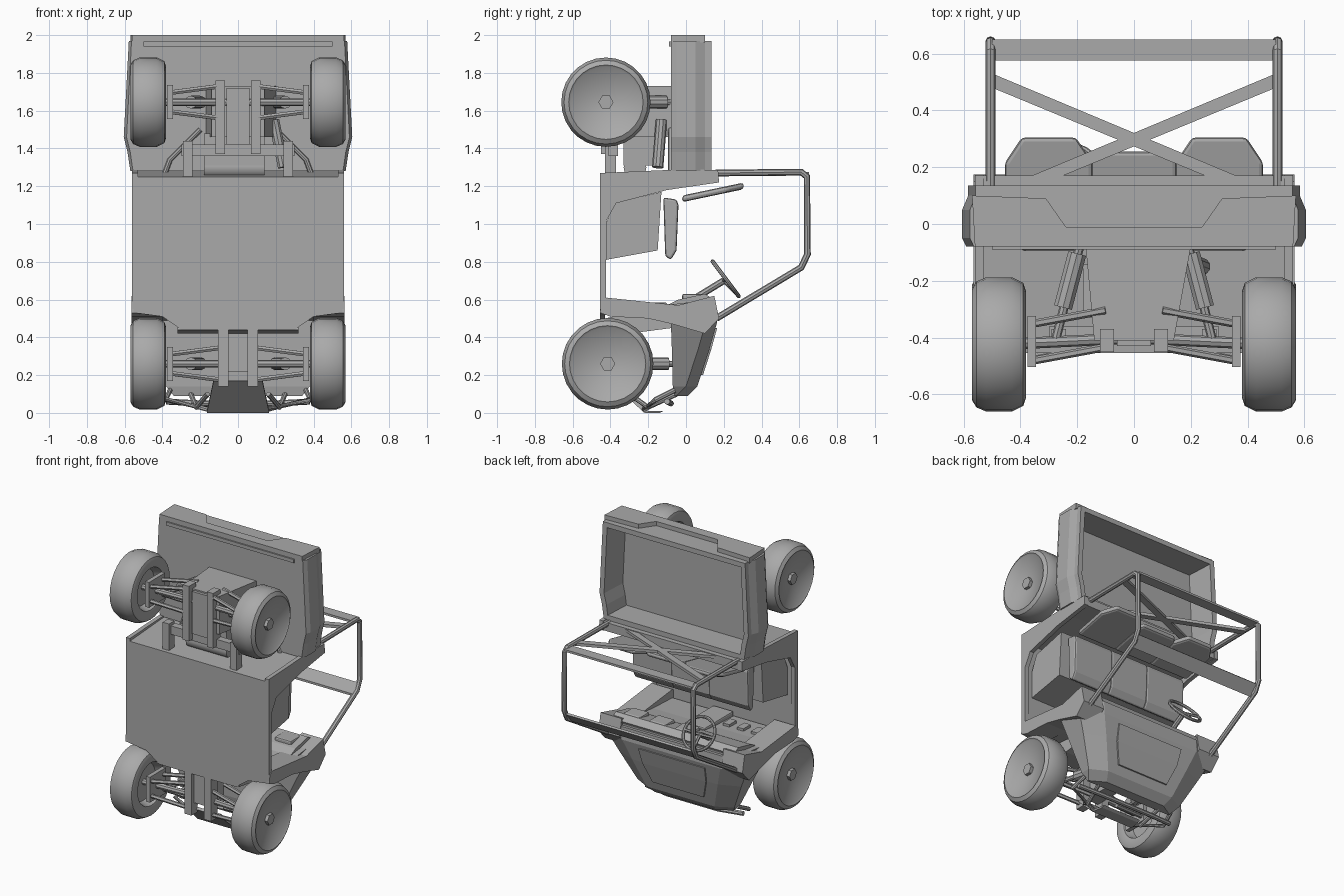
import bpy, bmesh, math
from mathutils import Vector

default_cube = bpy.data.objects.get("Cube")
if default_cube:
    bpy.data.objects.remove(default_cube)

GREY = (.4, .4, .4, 1)
paint = bpy.data.materials.new("plain grey")
paint.use_nodes = True
paint.diffuse_color = GREY
paint.node_tree.nodes["Principled BSDF"].inputs["Base Color"].default_value = GREY
SIDES = (("right", -1), ("left", 1))


def finish(name, bm, bevel=None, smooth=False):
    """Turn a bmesh into a painted object."""
    bmesh.ops.recalc_face_normals(bm, faces=bm.faces[:])
    mesh = bpy.data.meshes.new(name)
    bm.to_mesh(mesh)
    bm.free()
    mesh.materials.append(paint)
    obj = bpy.data.objects.new(name, mesh)
    bpy.context.collection.objects.link(obj)
    if bevel:
        modifier = obj.modifiers.new("soft edges", "BEVEL")
        modifier.width = bevel
        modifier.segments = 2
    if smooth:
        bpy.ops.object.select_all(action="DESELECT")
        obj.select_set(True)
        bpy.context.view_layer.objects.active = obj
        bpy.ops.object.shade_smooth_by_angle(angle=math.radians(35))
    return obj


def loft(name, rings, bevel=None, smooth=False):
    """Skin a list of point rings and cap both ends."""
    bm = bmesh.new()
    loops = [[bm.verts.new(point) for point in ring] for ring in rings]
    for first, second in zip(loops, loops[1:]):
        count = len(first)
        for i in range(count):
            j = (i + 1) % count
            bm.faces.new((first[i], first[j], second[j], second[i]))
    bm.faces.new(loops[0])
    bm.faces.new(loops[-1])
    return finish(name, bm, bevel, smooth)


def prism(name, axis, profile, start, end, bevel=None, shear=0):
    """Extrude a profile along an axis; shear slides z with y."""
    def place(a, b, depth):
        x, y, z = {"x": (depth, a, b), "y": (a, depth, b), "z": (a, b, depth)}[axis]
        return x, y, z + shear * y
    return loft(name, [[place(a, b, d) for a, b in profile] for d in (start, end)], bevel)


def box(name, xs, ys, zs, bevel=None):
    (a, b), (c, d) = xs, ys
    return prism(name, "z", [(a, c), (b, c), (b, d), (a, d)], zs[0], zs[1], bevel)


def tube(name, points, radius, sides=8):
    """Sweep a round section along a path with mitred joints."""
    path = [Vector(p) for p in points]
    rings = []
    for i, point in enumerate(path):
        before = (point - path[i - 1]).normalized() if i else None
        after = (path[i + 1] - point).normalized() if i + 1 < len(path) else None
        along = ((before or after) + (after or before)).normalized()
        guide = Vector((1, 0, 0)) if abs(along.x) < .8 else Vector((0, 0, 1))
        u = along.cross(guide).normalized()
        v = along.cross(u)
        turns = [math.tau * k / sides for k in range(sides)]
        rings.append([point + (u * math.cos(t) + v * math.sin(t)) * radius for t in turns])
    return loft(name, rings, smooth=True)


def wheel(name, side, y, z, size):
    """Lathe a tyre with dished discs, plus a hex hub."""
    profile = [(.45, .01), (.45, .13), (.39, .15), (.38, .19), (.39, .22), (.43, .24),
               (.52, .24), (.555, .225), (.57, .2), (.562, .19), (.53, .06), (.525, .01)]
    steps = 28
    turns = [math.tau * k / steps for k in range(steps)]
    rings = [[(side * x, y + r * size * math.cos(t), z + r * size * math.sin(t))
              for t in turns] for x, r in profile]
    loft(name, rings, smooth=True)
    tube(name + "_hub", [(side * .5, y, z), (side * .55, y, z)], .04, 6)


# Cab tub: floor, rear wall, toe board, firewall
prism("floor", "y", [(-.55, 1.25), (-.55, .53), (-.4, .51), (-.3, .44),
                     (.3, .44), (.4, .51), (.55, .53), (.55, 1.25)], -.455, -.43)
prism("rear_wall", "x", [(-.455, 1.2), (-.455, 1.25), (0, 1.28), (.17, 1.28),
                         (.17, 1.22), (0, 1.22)], -.55, .55)
prism("toe_board", "x", [(-.45, .44), (-.43, .5), (-.2, .55), (-.07, .57), (-.07, .45),
                         (-.3, .42)], -.32, .32)
prism("firewall", "x", [(-.44, .52), (-.42, .55), (-.2, .56), (.14, .6),
                        (.14, .5), (-.1, .49), (-.3, .51)], -.52, .52)

for label, s in SIDES:
    # Rear quarter, sill and front fender
    prism(label + "_rear_quarter", "x",
          [(-.455, .55), (-.455, 1.27), (0, 1.29), (.17, 1.285), (.175, 1.22),
           (-.1, 1.18), (-.37, 1.11), (-.42, 1.02), (-.425, .55)], s * .53, s * .56)
    prism(label + "_front_fender", "x",
          [(-.455, .53), (-.45, .59), (-.42, .61), (-.04, .57), (.15, .62),
           (.175, .5), (.1, .42), (-.07, .47), (-.2, .5), (-.4, .51)], s * .4, s * .565)

# Tapering hood and nose
stations = [(.57, .55, -.08, .16), (.48, .55, -.08, .165), (.34, .48, -.075, .125),
            (.14, .38, -.07, .06), (.09, .34, -.06, .01)]
loft("hood", [[(-w, low, z), (-w, top - .06, z), (-w * .7, top, z), (w * .7, top, z),
               (w, top - .06, z), (w, low, z)] for z, w, low, top in stations])
loft("hood_panel", [[(-w, y, z), (-w, y + .015, z), (w, y + .015, z), (w, y, z)]
                    for z, w, y in ((.45, .26, .15), (.34, .25, .12), (.2, .2, .075))])

# Dashboard and steering
prism("dashboard", "x", [(-.12, .56), (-.04, .6), (.1, .63), (.15, .6), (.12, .54)], -.48, .48)
for x in (-.1, .1, .3):
    box("dash_bin", (x, x + .13), (-.02, .09), (.58, .63), .01)
box("centre_console", (-.08, .08), (-.42, -.1), (.52, .585), .01)
for x in (-.36, -.25, -.14):
    box("pedal", (x - .025, x + .025), (-.33, -.25), (.54, .575))
tube("steering_column", [(-.25, .02, .59), (-.25, .2, .7)], .018)
axis = Vector((0, .8, .6))
bpy.ops.mesh.primitive_torus_add(location=(-.25, .21, .71), major_radius=.115,
                                 minor_radius=.011, major_segments=24, minor_segments=8,
                                 rotation=axis.to_track_quat("Z", "Y").to_euler())
rim = bpy.context.object
rim.name = "steering_wheel"
rim.data.materials.append(paint)
bpy.ops.object.shade_smooth_by_angle()
for dx, reach in ((-.11, 0), (.11, 0), (0, .11)):
    tube("steering_spoke", [(-.25, .2, .7),
                            (-.25 + dx, .21 + .6 * reach, .71 - .8 * reach)], .01, 6)

# Bench base, cushions and backrests
prism("seat_base", "x", [(-.425, .81), (-.15, .86), (-.13, 1.17), (-.38, 1.11),
                         (-.425, 1)], -.5, .5)
for label, x, half, top, cut in (("right", -.3, .155, .305, .06), ("middle", 0, .15, .255, .02),
                                 ("left", .3, .155, .305, .06)):
    prism(label + "_cushion", "x", [(-.11, .83), (-.08, .81), (-.05, .86), (-.04, 1.1),
                                    (-.05, 1.13), (-.12, 1.14)], x - half, x + half, .012)
    prism(label + "_backrest", "z", [(x - half, -.02), (x + half, -.02),
                                     (x + half, top - cut * 1.5), (x + half - cut, top),
                                     (x - half + cut, top), (x - half, top - cut * 1.5)],
          1.12, 1.155, .015, .21)

# Roll cage
for label, s in SIDES:
    x = s * .505
    tube(label + "_cage_hoop", [(x, 0, 1.26), (x, .17, 1.27), (x, .61, 1.275), (x, .64, 1.25),
                                (x, .643, .84), (x, .61, .77), (x, .16, .5)], .018)
    prism("cage_brace", "z", [(s * .5, .53), (s * .5, .48), (-s * .25, .17), (-s * .36, .17)],
          1.255, 1.275)
box("cage_rear_bar", (-.5, .5), (.575, .65), (1.26, 1.275))
prism("cage_front_bar", "x", [(.58, .74), (.58, .755), (.63, .82), (.64, .81)], -.5, .5)

# Cargo bed: bulging flanks, narrower rim, hollowed by an inset
outline = [(-.57, 1.28), (.57, 1.28), (.585, 1.38), (.605, 1.46), (.578, 1.97),
           (-.578, 1.97), (-.605, 1.46), (-.585, 1.38)]
bm = bmesh.new()
levels = [[bm.verts.new((x * k, y, z)) for x, z in outline]
          for k, y in ((.975, -.08), (1, -.05), (1, .05), (.965, .1), (.965, .135))]
bm.faces.new(levels[0])
rim_face = bm.faces.new(levels[-1])
for low, high in zip(levels, levels[1:]):
    for i in range(len(low)):
        bm.faces.new((low[i - 1], low[i], high[i], high[i - 1]))
bm.normal_update()
bmesh.ops.inset_region(bm, faces=[rim_face], thickness=.035, use_even_offset=True)
hollow = bmesh.ops.extrude_face_region(bm, geom=[rim_face])["geom"]
bmesh.ops.delete(bm, geom=[rim_face], context="FACES_ONLY")
for vert in (g for g in hollow if isinstance(g, bmesh.types.BMVert)):
    vert.co.y = -.06
    vert.co.x *= .98
finish("cargo_bed", bm)
prism("tailgate_panel", "z", [(-.56, -.08), (.56, -.08), (.57, .1), (.31, .09), (.24, -.01),
                              (-.24, -.01), (-.31, .09), (-.57, .1)], 1.96, 2)
box("tailgate_lip", (-.5, .5), (-.09, -.07), (1.94, 1.965))

# Rear drivetrain and frame
prism("engine_housing", "z", [(-.17, -.08), (.2, -.08), (.14, -.41), (-.14, -.41)], 1.46, 1.73)
box("engine_box", (-.18, .14), (-.33, -.14), (1.31, 1.48))
box("rear_skid", (-.06, .06), (-.43, -.4), (1.42, 1.72))
box("rear_crossbar", (-.3, .3), (-.41, -.36), (1.36, 1.42))
tube("muffler", [(-.18, -.27, 1.3), (.14, -.27, 1.3)], .06, 16)
tube("bed_ram", [(.24, -.15, 1.3), (.19, -.13, 1.55)], .03, 10)
for label, s in SIDES:
    box(label + "_rear_rail", (s * .07, s * .12), (-.45, -.37), (1.37, 1.76))
    box(label + "_frame_upright", (s * .24, s * .29), (-.43, -.37), (1.2, 1.44))
    tube(label + "_frame_strut", [(s * .39, -.08, 1.26), (s * .36, -.08, 1.34),
                                  (s * .2, -.08, 1.5)], .014)

# Suspension and wheels, front and rear
for end, z, y, size in (("front", .26, -.415, 1.01), ("rear", 1.645, -.424, .985)):
    for label, s in SIDES:
        name = label + "_" + end
        wheel(name + "_wheel", s, y, z, size)
        tube(name + "_axle", [(s * .05, y + .02, z), (s * .47, y, z)], .02)
        box(name + "_knuckle", (s * .345, s * .375), (y - .08, y + .1), (z - .09, z + .09))
        for drop in (-.06, .07):
            for spread in (-.07, .07):
                tube(name + "_arm", [(s * .1, y + drop + .05, z + spread * 1.2),
                                     (s * .37, y + drop, z + spread * .7)], .014, 6)
        tube(name + "_shock", [(s * .25, y + .13, z), (s * .2, y + .32, z)], .034, 10)
        tube(name + "_shock_rod", [(s * .28, y, z), (s * .19, y + .35, z)], .016)

# Front frame, skid plate and bumper
for label, s in SIDES:
    box(label + "_front_rail", (s * .05, s * .105), (-.45, -.38), (.14, .46))
    tube(label + "_bumper_arm", [(s * .16, -.3, .1), (s * .22, -.2, .03), (s * .25, -.05, .1)], .014)
    tube(label + "_tie_bar", [(s * .16, -.22, .02), (s * .38, -.16, .07), (s * .36, -.06, .12)], .014)
box("front_gearbox", (-.05, .05), (-.42, -.23), (.22, .42))
loft("skid_plate", [[(-w, y, z), (w, y, z), (w, y + .02, z + .01), (-w, y + .02, z + .01)]
                    for w, y, z in ((.13, -.4, .165), (.165, -.22, 0), (.15, -.14, 0))])
tube("bumper_bar", [(-.38, -.1, .06), (-.2, -.08, .05), (.2, -.08, .05), (.38, -.1, .06)], .016)
